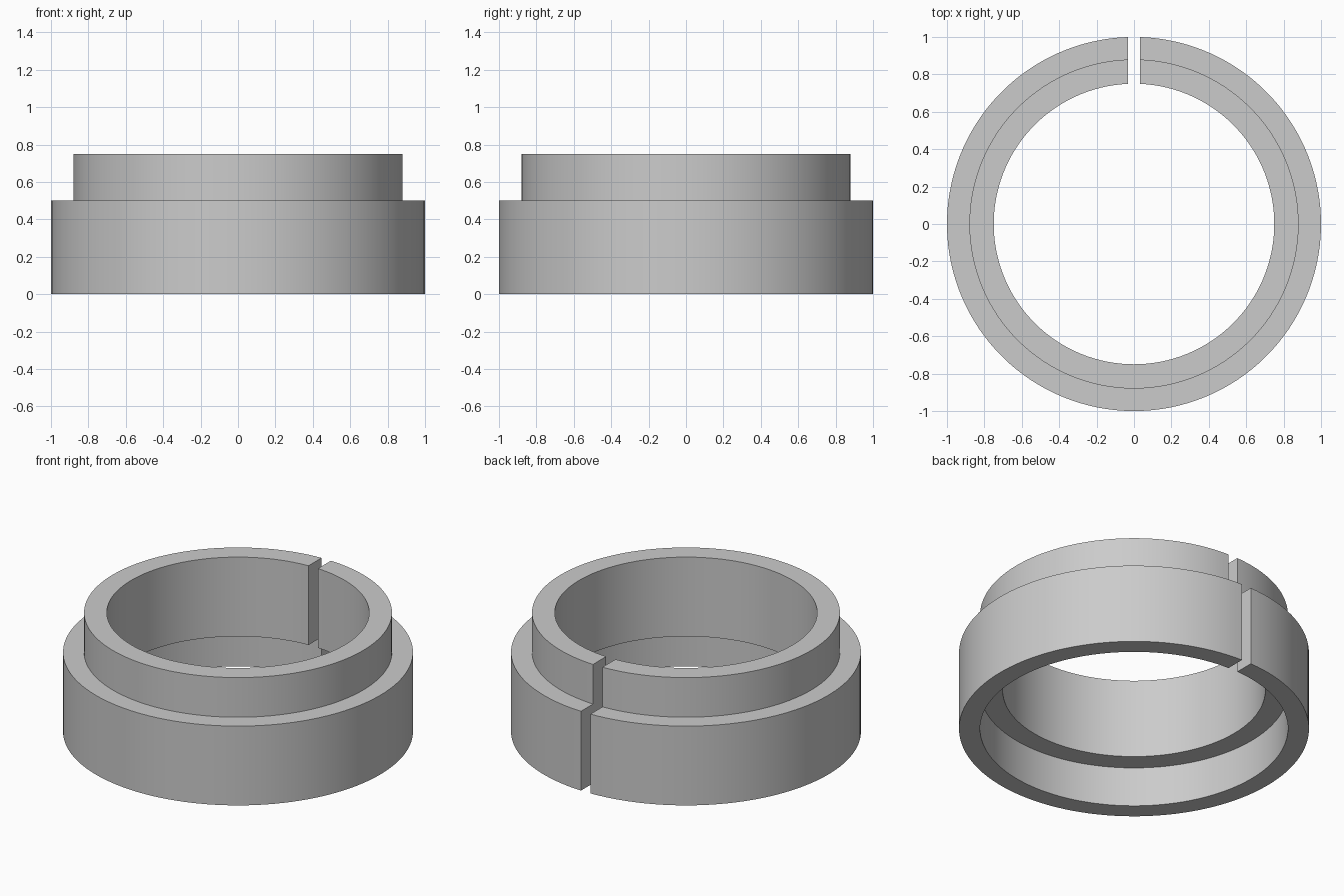
import bpy, bmesh
from math import asin, sin, cos, pi, radians

cube = bpy.data.objects.get("Cube")
if cube:
    bpy.data.objects.remove(cube, do_unlink=True)

SEGMENTS = 128
HALF_GAP = 0.033

# Stepped cross-section as (radius, height), with a recess under the ledge
profile = [(0.88, 0), (1, 0), (1, 0.5), (0.88, 0.5),
           (0.88, 0.75), (0.75, 0.75), (0.75, 0.25), (0.88, 0.25)]

grey = bpy.data.materials.new("plain grey")
grey.use_nodes = True
colour = (0.6, 0.6, 0.6, 1)
grey.diffuse_color = colour
grey.node_tree.nodes["Principled BSDF"].inputs["Base Color"].default_value = colour

# Sweep the section from one slot wall round to the other; each radius starts
# at its own angle so that the slot walls stay parallel
bm = bmesh.new()
rings = []
for i in range(SEGMENTS + 1):
    ring = []
    for r, z in profile:
        start = asin(HALF_GAP / r)
        a = start + (2 * pi - 2 * start) * i / SEGMENTS
        ring.append(bm.verts.new((r * sin(a), r * cos(a), z)))
    rings.append(ring)

count = len(profile)
for near, far in zip(rings, rings[1:]):
    for j in range(count):
        k = (j + 1) % count
        bm.faces.new((near[j], near[k], far[k], far[j]))

# Slot walls
bm.faces.new(rings[0])
bm.faces.new(rings[-1][::-1])
bmesh.ops.recalc_face_normals(bm, faces=bm.faces)

mesh = bpy.data.meshes.new("split_stepped_ring")
bm.to_mesh(mesh)
bm.free()
mesh.materials.append(grey)
ring_obj = bpy.data.objects.new("split_stepped_ring", mesh)
bpy.context.collection.objects.link(ring_obj)

bpy.ops.object.select_all(action="DESELECT")
ring_obj.select_set(True)
bpy.context.view_layer.objects.active = ring_obj
bpy.ops.object.shade_smooth_by_angle(angle=radians(30))
